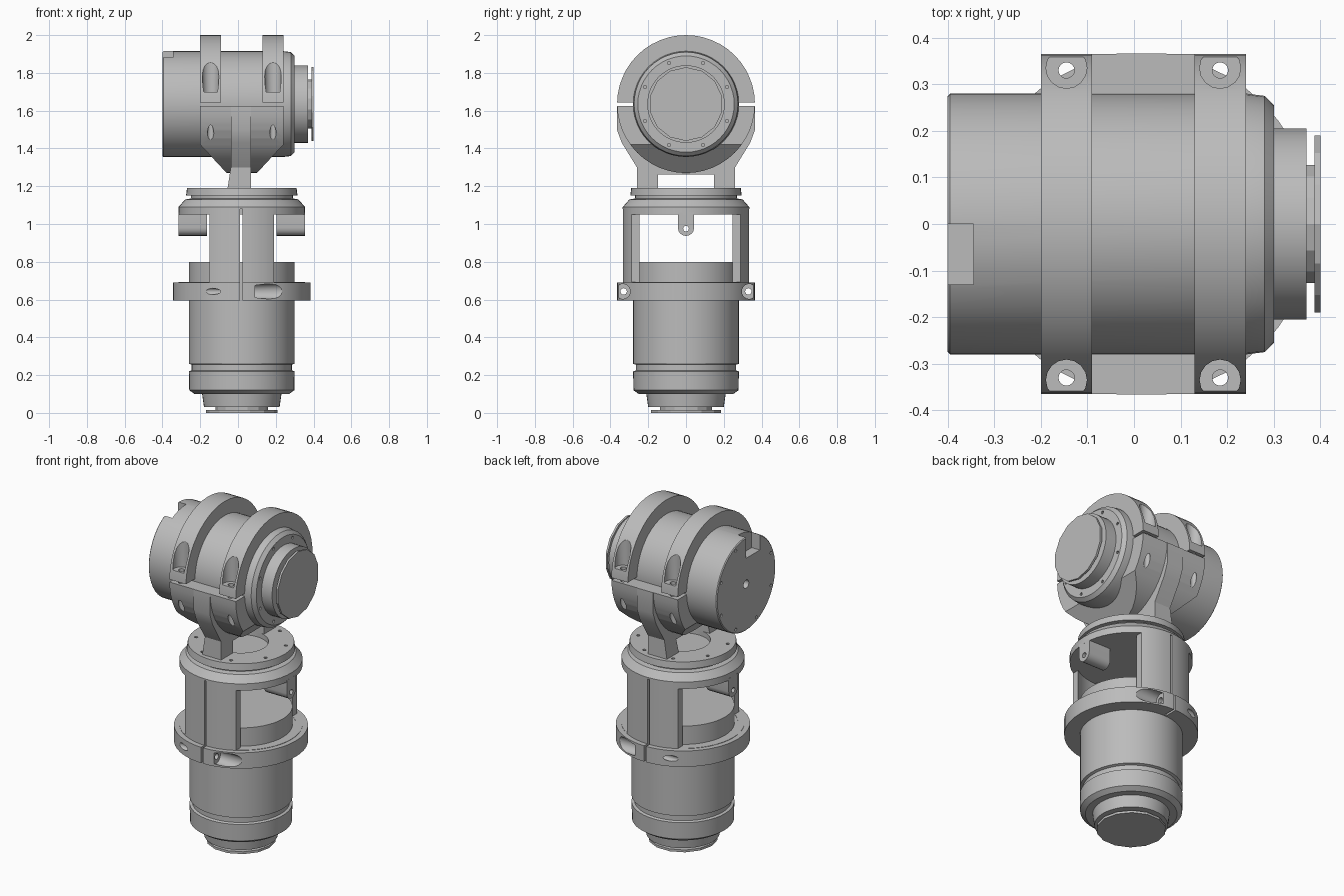
import bpy, bmesh, math
from mathutils import Vector, Matrix

cube = bpy.data.objects.get("Cube")
if cube:
    bpy.data.objects.remove(cube, do_unlink=True)

grey = bpy.data.materials.new("machined grey")
grey.use_nodes = True
grey.diffuse_color = (0.5, 0.5, 0.5, 1)
grey.node_tree.nodes["Principled BSDF"].inputs["Base Color"].default_value = (0.5, 0.5, 0.5, 1)

POST = Vector((0.02, 0, 0))      # vertical axis of the lower motor
JOINT = Vector((0, 0, 1.635))    # horizontal axis of the upper motor
parts = []


def finish(name, bm):
    bmesh.ops.recalc_face_normals(bm, faces=bm.faces)
    mesh = bpy.data.meshes.new(name)
    bm.to_mesh(mesh)
    bm.free()
    mesh.materials.append(grey)
    ob = bpy.data.objects.new(name, mesh)
    bpy.context.collection.objects.link(ob)
    parts.append(ob)
    return ob


def lathe(name, profile, axis, closed=False, segs=48, slices=()):
    """Turn (radius, height) points about the post or joint axis, then trim by planes."""
    bm = bmesh.new()
    origin = POST if axis == "z" else JOINT
    pts = [Vector((r, 0, t)) if axis == "z" else Vector((t, 0, r)) for r, t in profile]
    vs = [bm.verts.new(p + origin) for p in pts]
    es = [bm.edges.new(pair) for pair in zip(vs, vs[1:])]
    if closed:
        es.append(bm.edges.new((vs[-1], vs[0])))
    direction = (0, 0, 1) if axis == "z" else (1, 0, 0)
    bmesh.ops.spin(bm, geom=vs + es, cent=origin, axis=direction,
                   angle=math.tau, steps=segs)
    bmesh.ops.remove_doubles(bm, verts=bm.verts, dist=0.0005)
    for co, no in slices:
        bmesh.ops.bisect_plane(bm, geom=bm.verts[:] + bm.edges[:] + bm.faces[:],
                               plane_co=co, plane_no=no, clear_outer=True)
        rim = [e for e in bm.edges if e.is_boundary]
        bmesh.ops.holes_fill(bm, edges=rim, sides=0)
    return finish(name, bm)


def box(bm, lo, hi):
    lo, hi = Vector(lo), Vector(hi)
    bmesh.ops.create_cube(bm, size=1, matrix=Matrix.Translation((lo + hi) / 2)
                          @ Matrix.Diagonal((*(hi - lo), 1)))


def rod(bm, start, end, radius, segs=16):
    start, end = Vector(start), Vector(end)
    turn = (end - start).to_track_quat("Z", "Y").to_matrix().to_4x4()
    bmesh.ops.create_cone(bm, cap_ends=True, segments=segs, radius1=radius, radius2=radius,
                          depth=(end - start).length,
                          matrix=Matrix.Translation((start + end) / 2) @ turn)


def cut(target, shapes):
    """Subtract each (function, arguments) shape from the target, one at a time."""
    for make, *args in shapes:
        bm = bmesh.new()
        make(bm, *args)
        cutter = finish("cutter", bm)
        parts.remove(cutter)
        cutter.hide_render = True
        mod = target.modifiers.new("cut", "BOOLEAN")
        mod.object = cutter
        mod.operation = "DIFFERENCE"
        mod.solver = "EXACT"
        bpy.context.view_layer.objects.active = target
        bpy.ops.object.modifier_apply(modifier=mod.name)
        bpy.data.objects.remove(cutter, do_unlink=True)


def around(count, radius):
    for i in range(count):
        a = math.tau * (i + 0.5) / count
        yield radius * math.cos(a), radius * math.sin(a)


# Lower motor with its groove and stepped tip
lathe("lower_motor", [(0, 0.03), (0.2, 0.03), (0.21, 0.1), (0.25, 0.1), (0.278, 0.12),
                      (0.28, 0.22), (0.265, 0.225), (0.265, 0.255), (0.28, 0.26),
                      (0.28, 0.8), (0, 0.8)], "z")
lathe("lower_end_disc", [(0, 0), (0.19, 0), (0.19, 0.014), (0.14, 0.014), (0.14, 0.04),
                         (0, 0.04)], "z", segs=14)

# Cage: clamp ring, two uprights and the top flange
cage = lathe("cage", [(0, 1.05), (0.3, 1.05), (0.3, 0.69), (0.275, 0.69), (0.275, 0.595),
                      (0.365, 0.595), (0.365, 0.69), (0.335, 0.69), (0.335, 1.09),
                      (0.3, 1.13), (0.27, 1.135), (0.27, 1.15), (0.295, 1.15),
                      (0.29, 1.19), (0.15, 1.19), (0.15, 1.16), (0, 1.16)], "z")
cuts = [(box, (0.19, -0.5, 0.692), (0.6, 0.5, 1.049)),
        (box, (-0.6, -0.5, 0.692), (-0.15, 0.5, 1.049))]
for s in (-1, 1):
    ys = sorted((s * 0.285, s * 0.4))
    cuts += [(box, (0.01, ys[0], 0.58), (0.023, ys[1], 1.08)),
             (rod, (0.09, s * 0.335, 0.643), (0.45, s * 0.335, 0.643), 0.04),
             (rod, (-0.4, s * 0.33, 0.643), (0.12, s * 0.33, 0.643), 0.017)]
cuts += [(rod, (0.02 + x, y, 1.175), (0.02 + x, y, 1.22), 0.01, 8) for x, y in around(8, 0.25)]
cut(cage, cuts)

# Rounded tabs hanging in the cage windows
for side, s in (("left", 1), ("right", -1)):
    bm = bmesh.new()
    outline = [(-0.043, 1.06), (0.043, 1.06)]
    outline += [(0.043 * math.cos(a), 0.98 - 0.043 * math.sin(a))
                for a in (math.pi * i / 8 for i in range(9))]
    face = bm.faces.new([bm.verts.new((0.02 + s * 0.185, y, z)) for y, z in outline])
    move = bmesh.ops.extrude_face_region(bm, geom=[face])["geom"]
    bmesh.ops.translate(bm, vec=(s * 0.149, 0, 0),
                        verts=[v for v in move if isinstance(v, bmesh.types.BMVert)])
    tab = finish(side + "_tab", bm)
    cut(tab, [(rod, (-0.6, 0, 0.975), (0.6, 0, 0.975), 0.015)])

# Upper motor barrel with end pocket, centre hole and screw holes
barrel = lathe("upper_motor", [(0, -0.4), (0.275, -0.4), (0.28, -0.395), (0.28, 0.24),
                               (0.275, 0.28), (0.255, 0.3), (0.205, 0.3), (0.205, 0.37),
                               (0, 0.37)], "x")
cuts = [(box, (-0.45, -0.13, 1.79), (-0.345, 0, 1.96)),
        (rod, (-0.45, 0, 1.635), (-0.36, 0, 1.635), 0.025)]
cuts += [(rod, (-0.45, y, 1.635 + z), (-0.38, y, 1.635 + z), 0.009, 8)
         for y, z in around(8, 0.255)]
cuts += [(rod, (0.28, y, 1.635 + z), (0.35, y, 1.635 + z), 0.009, 8)
         for y, z in around(8, 0.235)]
cut(barrel, cuts)
lathe("upper_end_disc", [(0, 0.36), (0.13, 0.36), (0.13, 0.388), (0.195, 0.388),
                         (0.195, 0.4), (0, 0.4)], "x", segs=14)

# Upper clamp straps with bolt pockets
for side, x0, x1 in (("right", -0.2, -0.09), ("left", 0.13, 0.24)):
    strap = lathe(side + "_strap", [(0.278, x0), (0.365, x0), (0.365, x1), (0.278, x1)], "x",
                  closed=True, slices=[((0, 0, 1.642), (0, 0, -1))])
    mid = (x0 + x1) / 2
    cuts = []
    for s in (-1, 1):
        cuts += [(rod, (mid, s * 0.335, 1.7), (mid, s * 0.335, 2.1), 0.044),
                 (rod, (mid, s * 0.33, 1.6), (mid, s * 0.33, 1.75), 0.017)]
    cut(strap, cuts)

# Lower clamp saddle, tapered underneath
saddle = lathe("saddle", [(0.278, -0.2), (0.365, -0.2), (0.365, 0.24), (0.278, 0.24)], "x",
               closed=True, slices=[((0, 0, 1.626), (0, 0, 1)),
                                    ((-0.2, 0, 1.42), (-0.73, 0, -0.68)),
                                    ((0.24, 0, 1.42), (0.73, 0, -0.68))])
cut(saddle, [(rod, (x, s * 0.33, 1.4), (x, s * 0.33, 1.75), 0.017)
             for x in (-0.145, 0.185) for s in (-1, 1)])

# Central rib of the saddle with two feet on the flange, split around the barrel
half = [(0.366, 1.626), (0.366, 1.5), (0.34, 1.43), (0.26, 1.3), (0.26, 1.185),
        (0.147, 1.185), (0.147, 1.263)]
outline = half + [(-y, z) for y, z in reversed(half)]
outline += [(0.3 * math.cos(a), 1.626 - 0.3 * math.sin(a))
            for a in (math.pi * (1 - i / 16) for i in range(17))]
bm = bmesh.new()
face = bm.faces.new([bm.verts.new((-0.038, y, z)) for y, z in outline])
move = bmesh.ops.extrude_face_region(bm, geom=[face])["geom"]
bmesh.ops.translate(bm, vec=(0.108, 0, 0),
                    verts=[v for v in move if isinstance(v, bmesh.types.BMVert)])
for v in bm.verts:
    if v.co.z < 1.2 and v.co.x < 0:
        v.co.x = -0.056
finish("saddle_rib", bm)

# Smooth round surfaces, keep edges crisp
bpy.ops.object.select_all(action="DESELECT")
for ob in parts:
    ob.select_set(True)
bpy.context.view_layer.objects.active = parts[0]
bpy.ops.object.shade_smooth_by_angle(angle=math.radians(25))
